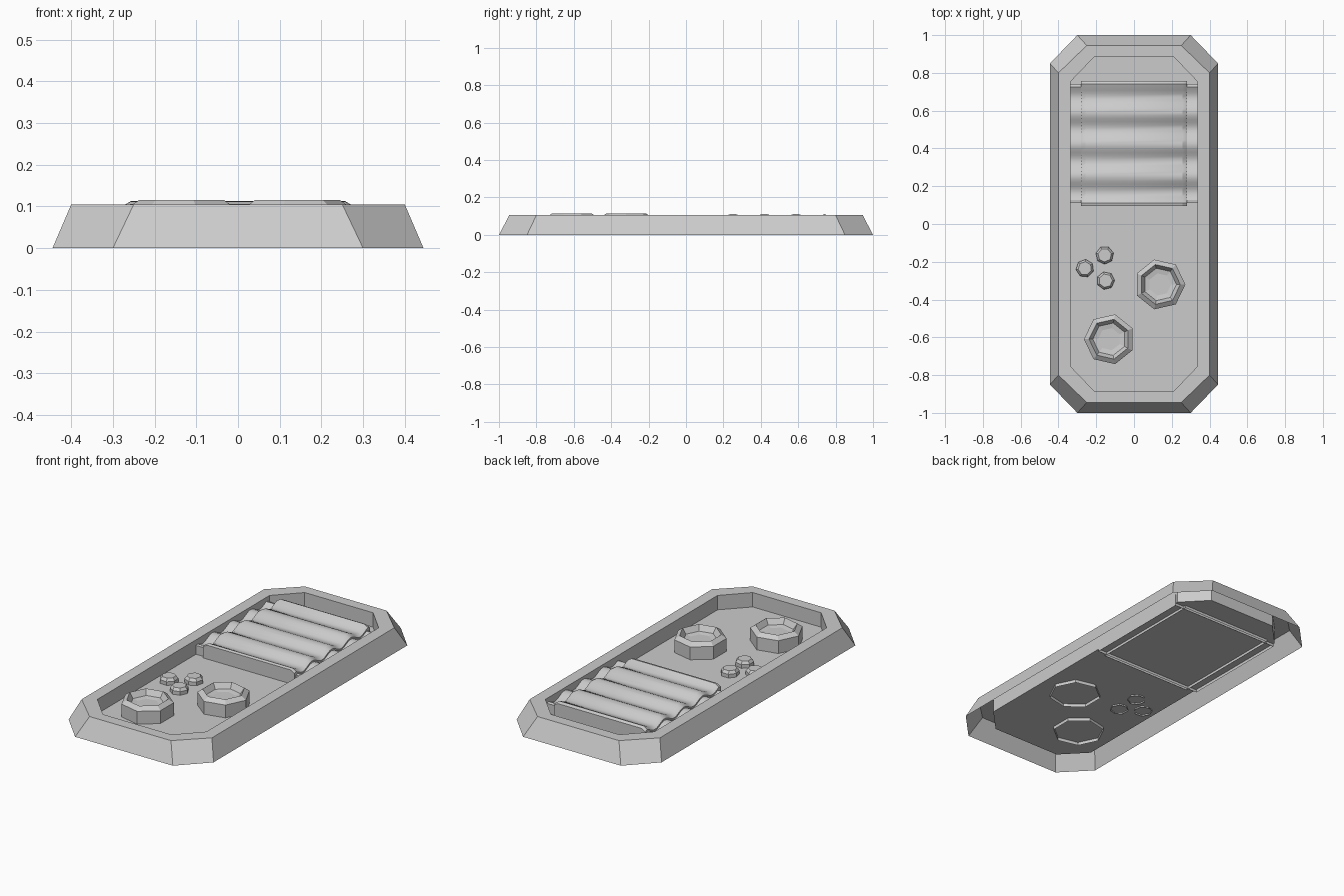
import bpy, bmesh
from math import cos, sin, pi, radians

if "Cube" in bpy.data.objects:
    bpy.data.objects.remove(bpy.data.objects["Cube"])


def make_object(name, bm, smooth=False):
    me = bpy.data.meshes.new(name)
    bm.to_mesh(me)
    bm.free()
    ob = bpy.data.objects.new(name, me)
    bpy.context.collection.objects.link(ob)
    if smooth:
        bpy.ops.object.select_all(action='DESELECT')
        ob.select_set(True)
        bpy.context.view_layer.objects.active = ob
        bpy.ops.object.shade_smooth_by_angle(angle=radians(30))
    return ob


def loft_rings(name, rings):
    """Join closed rings of points, capping only the last (open underneath)."""
    bm = bmesh.new()
    rows = [[bm.verts.new(p) for p in r] for r in rings]
    n = len(rows[0])
    for a, b in zip(rows, rows[1:]):
        for i in range(n):
            j = (i + 1) % n
            bm.faces.new((a[i], a[j], b[j], b[i]))
    bm.faces.new(rows[-1])
    return make_object(name, bm)


def octagon(hx, hy, cx, cy, z):
    """Rectangle with cut corners; cx, cy are where the cuts start."""
    q = [(hx, cy), (cx, hy), (-cx, hy), (-hx, cy)]
    return [(x, y, z) for x, y in q + [(-x, -y) for x, y in q]]


FLOOR = 0.025

# Tray: sloped outside, flat rim, vertical inside, recessed floor
loft_rings("tray", [
    octagon(0.445, 1.0, 0.30, 0.85, 0),
    octagon(0.40, 0.945, 0.25, 0.80, 0.105),
    octagon(0.335, 0.885, 0.21, 0.755, 0.105),
    octagon(0.335, 0.885, 0.21, 0.755, FLOOR),
])


def knob(name, x, y, turn, profile):
    """Seven-sided turned shape from (radius, z) pairs."""
    loft_rings(name, [[(x + r * cos(turn + i * 2 * pi / 7),
                        y + r * sin(turn + i * 2 * pi / 7), z)
                       for i in range(7)] for r, z in profile])


# Large dished knobs
big = [(0.135, 0.007), (0.135, 0.096), (0.108, 0.115), (0.088, 0.085), (0.06, 0.08)]
knob("large_knob_left", -0.13, -0.61, radians(77), big)
knob("large_knob_right", 0.137, -0.32, 0, big)

# Small buttons
small = [(0.048, 0.017), (0.048, 0.045), (0.036, 0.06)]
for k, (x, y) in enumerate([(-0.155, -0.165), (-0.26, -0.235), (-0.15, -0.30)]):
    knob(f"small_button_{k + 1}", x, y, radians(13 + 20 * k), small)


def wavy_block(name, y0, y1, top, sections):
    """Wavy-topped block; sections are (x, drop of the top surface)."""
    bm = bmesh.new()
    rows = []
    for x, drop in sections:
        pts = [(y0, 0.01)]
        n = 40
        for i in range(n + 1):
            y = y0 + (y1 - y0) * i / n
            edge = 0.01 if i in (0, n) else 0
            wave = 0.014 * (cos(2 * pi * (y - 0.42) / 0.168) - 1)
            pts.append((y, top + wave - drop - edge))
        pts.append((y1, 0.01))
        rows.append([bm.verts.new((x, y, z)) for y, z in pts])
    for a, b in zip(rows, rows[1:]):
        for i in range(len(a) - 1):
            bm.faces.new((a[i], b[i], b[i + 1], a[i + 1]))
    bm.faces.new(rows[0])
    bm.faces.new(rows[-1][::-1])
    return make_object(name, bm, smooth=True)


# Ridged panel with bevelled sides, and the lower wavy bar passing through it
wavy_block("ridged_panel", 0.095, 0.757, 0.113,
           [(-0.28, 0.014), (-0.257, 0), (0.257, 0), (0.28, 0.014)])
wavy_block("ridged_panel_base", 0.11, 0.742, 0.09, [(-0.337, 0), (0.337, 0)])
